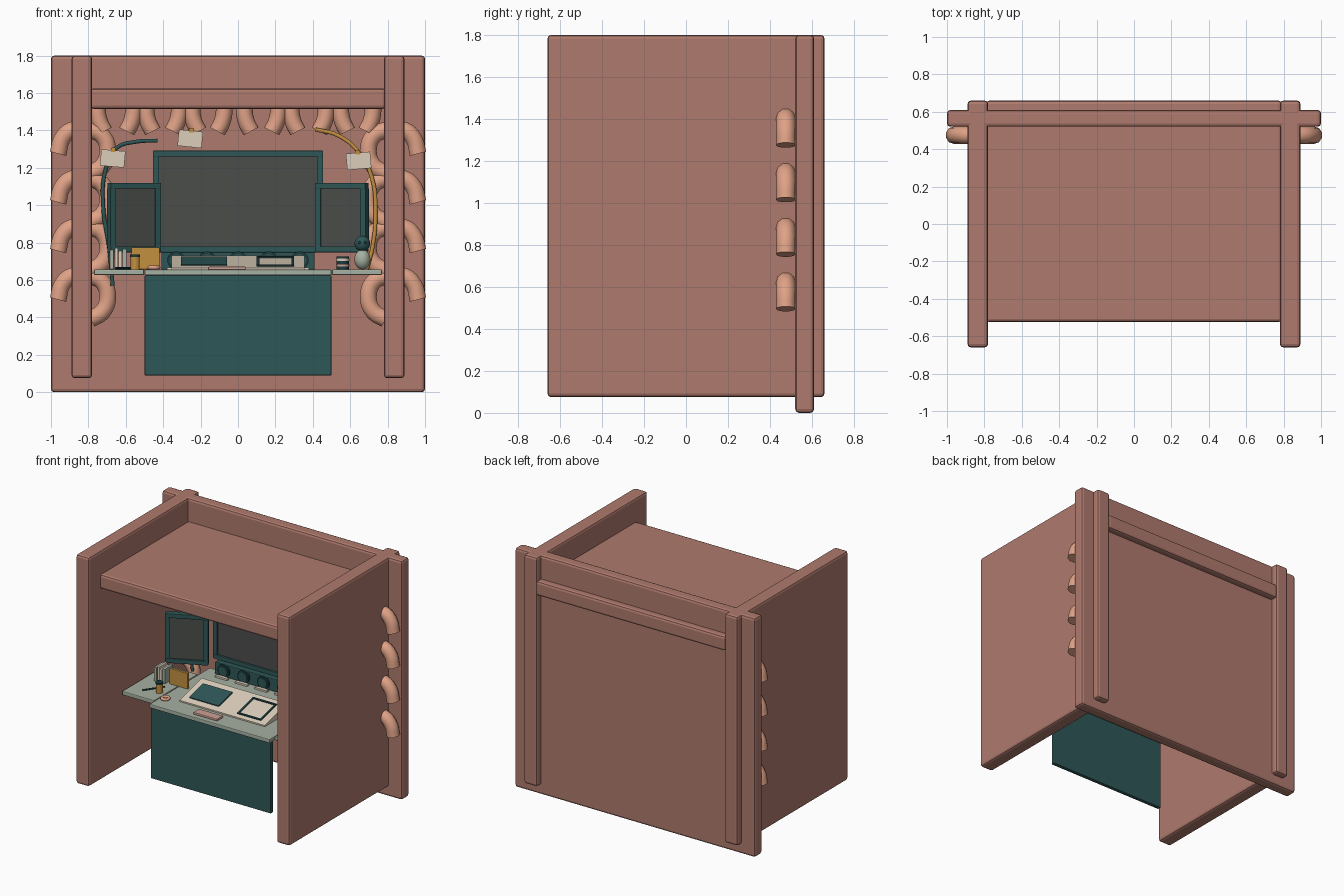
import bpy, bmesh, math
from mathutils import Matrix, Vector

if "Cube" in bpy.data.objects:
    bpy.data.objects.remove(bpy.data.objects["Cube"])


def material(name, rgb):
    m = bpy.data.materials.new(name)
    m.diffuse_color = (*rgb, 1)
    m.use_nodes = True
    m.node_tree.nodes["Principled BSDF"].inputs["Base Color"].default_value = m.diffuse_color
    return m


CLAY = material("clay", (0.43, 0.195, 0.155))
PEACH = material("peach", (0.74, 0.36, 0.24))
TEAL = material("teal", (0.028, 0.095, 0.095))
DARK = material("dark_teal", (0.012, 0.045, 0.05))
SCREEN = material("screen_grey", (0.07, 0.075, 0.07))
SAGE = material("sage", (0.38, 0.44, 0.36))
CREAM = material("cream", (0.72, 0.62, 0.5))
GOLD = material("gold", (0.55, 0.28, 0.05))
PINK = material("pink", (0.6, 0.35, 0.29))
I = Matrix.Identity(4)


def finish(name, bm, mat, M=I, bevel=0, smooth=False):
    me = bpy.data.meshes.new(name)
    bmesh.ops.recalc_face_normals(bm, faces=bm.faces)
    for f in bm.faces:
        f.smooth = smooth
    bm.to_mesh(me)
    bm.free()
    ob = bpy.data.objects.new(name, me)
    bpy.context.collection.objects.link(ob)
    ob.matrix_world = M
    me.materials.append(mat)
    if bevel:
        b = ob.modifiers.new("bevel", "BEVEL")
        b.width, b.segments = bevel, 2
    return ob


def box(name, lo, hi, mat, bevel=0, M=I):
    lo, hi = Vector(lo), Vector(hi)
    bm = bmesh.new()
    bmesh.ops.create_cube(bm, size=1)
    bmesh.ops.scale(bm, verts=bm.verts, vec=hi - lo)
    bmesh.ops.translate(bm, verts=bm.verts, vec=(lo + hi) / 2)
    return finish(name, bm, mat, M, bevel)


def cylinder(name, at, r, h, mat, r2=None, rot=I, seg=20):
    bm = bmesh.new()
    bmesh.ops.create_cone(bm, cap_ends=True, segments=seg, radius1=r,
                          radius2=r if r2 is None else r2, depth=h)
    return finish(name, bm, mat, Matrix.Translation(at) @ rot)


def ball(name, at, r, mat, scale=(1, 1, 1)):
    bm = bmesh.new()
    bmesh.ops.create_uvsphere(bm, u_segments=20, v_segments=12, radius=r)
    bmesh.ops.scale(bm, verts=bm.verts, vec=scale)
    return finish(name, bm, mat, Matrix.Translation(at), smooth=True)


def tube(name, pts, y, r, mat, closed=False, sides=6):
    cu = bpy.data.curves.new(name, "CURVE")
    cu.dimensions = "3D"
    cu.bevel_depth, cu.bevel_resolution = r, sides // 2
    cu.use_fill_caps, cu.resolution_u = True, 6
    sp = cu.splines.new("BEZIER")
    sp.bezier_points.add(len(pts) - 1)
    for p, (x, z) in zip(sp.bezier_points, pts):
        p.co = (x, y, z)
        p.handle_left_type = p.handle_right_type = "AUTO"
    ob = bpy.data.objects.new(name, cu)
    bpy.context.collection.objects.link(ob)
    cu.materials.append(mat)
    return ob


def frame(name, w, h, t, d, mat, M):
    """Rectangular border in the local xz plane, front at y = 0."""
    box(name + "_top", (-w, 0, h - t), (w, d, h), mat, 0.004, M)
    box(name + "_bottom", (-w, 0, -h), (w, d, t - h), mat, 0.004, M)
    for s, n in ((-1, "left"), (1, "right")):
        a, b = sorted((s * w, s * (w - t)))
        box(f"{name}_{n}", (a, 0.003, t - h), (b, d, h - t), mat, 0, M)


def monitor(name, w, h, M):
    frame(name + "_frame", w, h, 0.032, 0.045, TEAL, M)
    box(name + "_screen", (0.02 - w, 0.014, 0.02 - h), (w - 0.02, 0.042, h - 0.02), SCREEN, 0, M)


# Booth shell
box("back_wall", (-1, 0.52, 0), (1, 0.61, 1.8), CLAY, 0.018)
box("ceiling", (-0.79, -0.525, 1.515), (0.79, 0.66, 1.625), CLAY, 0.018)
for s, n in ((-1, "left"), (1, "right")):
    a, b = sorted((s * 0.78, s * 0.89))
    box(n + "_wall", (a, -0.66, 0.075), (b, 0.66, 1.8), CLAY, 0.018)

# Hose loops threaded through the side walls
for s, n in ((-1, "left"), (1, "right")):
    for i in range(4):
        z = 1.4 - 0.26 * i
        tube(f"{n}_hose_{i}", [(s * x, z + dz) for x, dz in (
            (0.962, -0.125), (0.94, -0.045), (0.89, 0), (0.79, 0),
            (0.725, -0.03), (0.697, -0.11), (0.725, -0.19), (0.79, -0.23))],
            0.475, 0.047, PEACH)

# Hose ends hanging below the ceiling
for i, (x, d) in enumerate(((-0.75, 1), (-0.56, -1), (-0.49, 1), (-0.315, -1), (-0.245, 1), (-0.075, -1),
                            (0.035, 1), (0.215, -1), (0.285, 1), (0.47, -1), (0.55, 1), (0.72, -1))):
    tube(f"ceiling_hose_{i}", [(x, 1.55), (x, 1.49), (x + d * 0.012, 1.44), (x + d * 0.035, 1.395)],
         0.475, 0.045, PEACH)

# Desk
box("desk_top", (-0.5, -0.34, 0.625), (0.5, 0.38, 0.655), SAGE, 0.006)
box("desk_front_panel", (-0.5, -0.325, 0.09), (0.5, -0.295, 0.625), TEAL, 0.006)
for s, n in ((-1, "left"), (1, "right")):
    a, b = sorted((s * 0.503, s * 0.77))
    box(n + "_desk_wing", (a, -0.28, 0.627), (b, 0.24, 0.657), SAGE, 0.006)

# Monitors
monitor("main_monitor", 0.455, 0.272, Matrix.Translation((0, 0.35, 1.02)))
for s, n in ((-1, "left"), (1, "right")):
    monitor(n + "_monitor", 0.15, 0.186,
            Matrix.Translation((s * 0.545, 0.165, 0.934)) @ Matrix.Rotation(-s * math.radians(25.7), 4, "Z"))

# Dial bar under the main monitor
box("dial_bar", (-0.41, 0.31, 0.655), (0.41, 0.38, 0.75), TEAL, 0.006)
FACE = Matrix.Rotation(math.pi / 2, 4, "X")
for i in range(5):
    x = (i - 2) * 0.165
    cylinder(f"dial_ring_{i}", (x, 0.306, 0.705), 0.048, 0.02, DARK, rot=FACE)
    cylinder(f"dial_face_{i}", (x, 0.299, 0.705), 0.034, 0.016, TEAL, rot=FACE)
    box(f"dial_key_{i}", (x - 0.05, 0.27, 0.655), (x + 0.05, 0.295, 0.668), CREAM)

# Sloped console
SLOPE = Matrix.Translation((0, -0.06, 0.697)) @ Matrix.Rotation(math.radians(14), 4, "X")
bm = bmesh.new()
prof = ((-0.19, 0.655), (0.075, 0.655), (0.075, 0.731), (-0.19, 0.665))
ring = [bm.verts.new((-0.355, y, z)) for y, z in prof]
geo = bmesh.ops.extrude_face_region(bm, geom=[bm.faces.new(ring)])
bmesh.ops.translate(bm, vec=(0.71, 0, 0), verts=[v for v in geo["geom"] if isinstance(v, bmesh.types.BMVert)])
finish("console", bm, CREAM)
box("console_pad", (-0.305, -0.085, -0.01), (-0.06, 0.085, 0.008), TEAL, 0, SLOPE)
frame("console_window", 0.1, 0.1, 0.015, 0.018, DARK,
      SLOPE @ Matrix.Translation((0.2, 0, 0.008)) @ Matrix.Rotation(-math.pi / 2, 4, "X"))
box("palm_rest", (-0.16, -0.305, 0.655), (0.04, -0.235, 0.671), PINK, 0.004)

# Left desk items: books, card, cup, snack ring, pen
for i, (x, w, h, m) in enumerate(((-0.675, 0.022, 0.105, SAGE), (-0.65, 0.018, 0.115, CREAM),
                                  (-0.629, 0.02, 0.1, CREAM), (-0.606, 0.022, 0.11, SAGE))):
    box(f"book_{i}", (x - w / 2, -0.02, 0.657), (x + w / 2, 0.08, 0.657 + h), m, 0.002)
box("desk_card", (-0.57, 0.0, 0.657), (-0.42, 0.02, 0.775), GOLD, 0.003)
cylinder("cup", (-0.55, -0.15, 0.692), 0.024, 0.07, GOLD)
cylinder("cup_rim", (-0.55, -0.15, 0.73), 0.027, 0.012, DARK)
snack = [(0.024 * math.cos(a * math.pi / 4), 0.024 * math.sin(a * math.pi / 4)) for a in range(8)]
ring = tube("snack_ring", snack, 0, 0.011, PEACH)
ring.data.splines[0].use_cyclic_u = True
ring.matrix_world = Matrix.Translation((-0.45, -0.22, 0.667)) @ FACE
cylinder("pen", (-0.61, -0.13, 0.663), 0.006, 0.16, DARK, seg=8,
         rot=Matrix.Rotation(math.radians(55), 4, "Z") @ Matrix.Rotation(math.pi / 2, 4, "Y"))

# Right desk items: figurine and striped cup
ball("figurine_body", (0.665, -0.05, 0.71), 0.043, SAGE, (1, 1, 1.25))
ball("figurine_head", (0.665, -0.05, 0.795), 0.042, TEAL)
for s, n in ((-1, "left"), (1, "right")):
    ball(f"figurine_{n}_eye", (0.665 + s * 0.016, -0.087, 0.8), 0.008, DARK)
cylinder("striped_cup", (0.56, -0.12, 0.692), 0.033, 0.07, DARK)
for i, m in enumerate((PINK, CREAM)):
    cylinder(f"cup_stripe_{i}", (0.56, -0.12, 0.678 + i * 0.03), 0.036, 0.012, m)

# Wall cables
tube("left_cable", [(-0.43, 1.345), (-0.54, 1.34), (-0.65, 1.305), (-0.71, 1.18), (-0.72, 0.98), (-0.69, 0.78), (-0.67, 0.57)],
     0.415, 0.011, TEAL)
tube("right_cable", [(0.415, 1.405), (0.53, 1.375), (0.64, 1.29), (0.715, 1.15), (0.735, 0.95), (0.72, 0.78), (0.69, 0.66)],
     0.415, 0.011, GOLD)

# Pinned notes
for i, (x, z, a) in enumerate(((-0.67, 1.25, 5), (-0.255, 1.355, 6), (0.645, 1.237, -5))):
    M = Matrix.Translation((x, 0.395, z)) @ Matrix.Rotation(math.radians(a), 4, "Y")
    box(f"note_{i}", (-0.065, -0.004, -0.044), (0.065, 0.004, 0.044), CREAM, 0, M)
    box(f"note_clip_{i}", (-0.012, -0.008, 0.034), (0.012, 0.03, 0.058), GOLD, 0, M)
